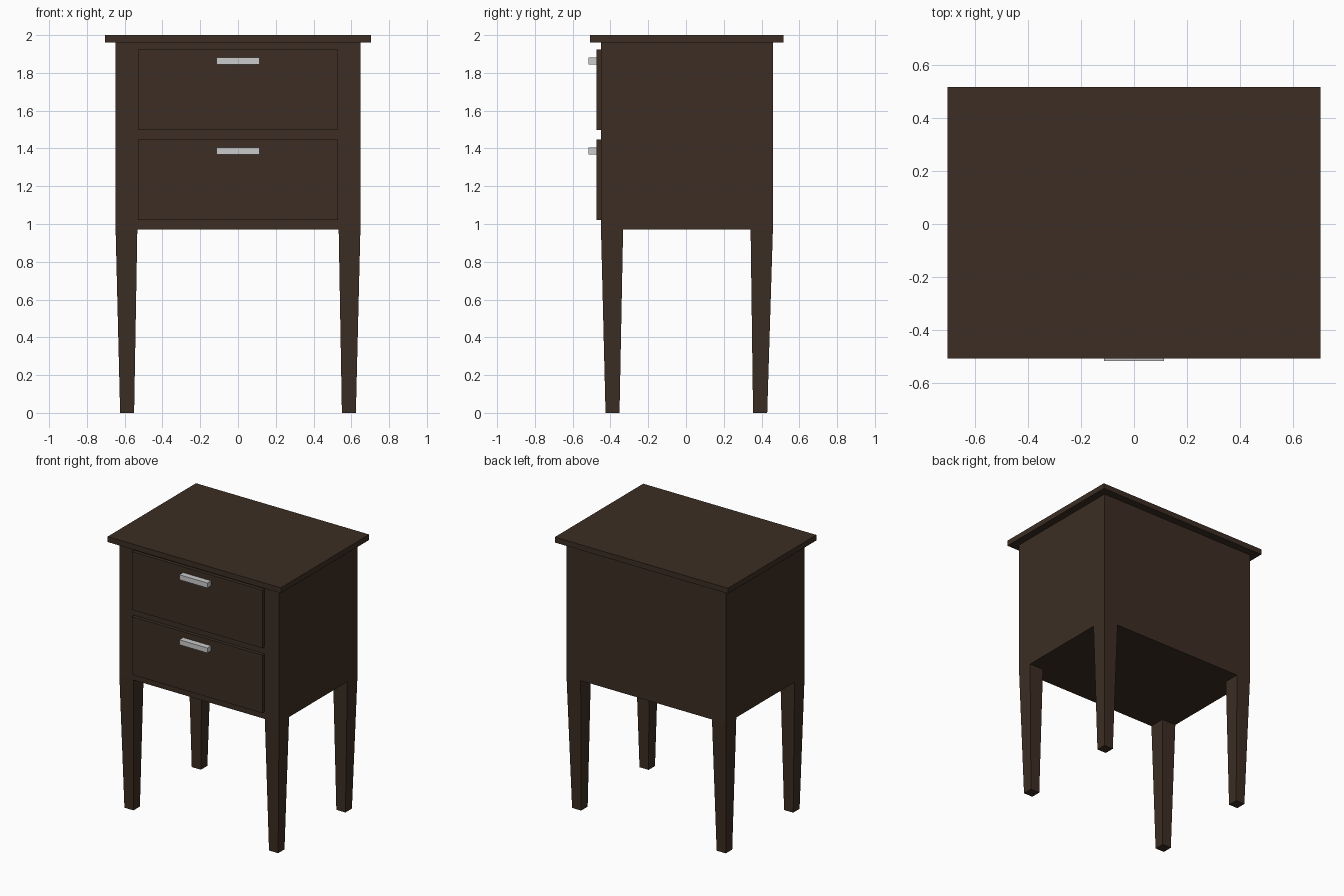
import bpy, bmesh

if "Cube" in bpy.data.objects:
    bpy.data.objects.remove(bpy.data.objects["Cube"])

wood = bpy.data.materials.new("dark_wood")
wood.diffuse_color = (0.045, 0.027, 0.017, 1)
wood.use_nodes = True
wood.node_tree.nodes["Principled BSDF"].inputs["Base Color"].default_value = wood.diffuse_color


def tapered_box(name, low, high, mat=wood):
    """Box lofted between two rectangles, each (x0, x1, y0, y1, z)."""
    bm = bmesh.new()
    rings = []
    for x0, x1, y0, y1, z in (low, high):
        rings.append([bm.verts.new((x, y, z)) for x, y in
                      ((x0, y0), (x1, y0), (x1, y1), (x0, y1))])
    a, b = rings
    bm.faces.new(a[::-1])
    bm.faces.new(b)
    for i in range(4):
        j = (i + 1) % 4
        bm.faces.new((a[i], a[j], b[j], b[i]))
    bmesh.ops.recalc_face_normals(bm, faces=bm.faces)
    mesh = bpy.data.meshes.new(name)
    bm.to_mesh(mesh)
    bm.free()
    obj = bpy.data.objects.new(name, mesh)
    bpy.context.collection.objects.link(obj)
    if mat:
        mesh.materials.append(mat)
    return obj


def box(name, x, y, z, mat=wood):
    return tapered_box(name, (*x, *y, z[0]), (*x, *y, z[1]), mat)


# Top board and cabinet
box("top_board", (-0.703, 0.703), (-0.508, 0.517), (1.96, 2.0))
box("cabinet", (-0.648, 0.648), (-0.45, 0.46), (0.97, 1.96))

# Drawer fronts with bar handles
for label, z0, z1, h0 in (("upper", 1.497, 1.924, 1.844), ("lower", 1.021, 1.447, 1.367)):
    box(label + "_drawer_front", (-0.53, 0.53), (-0.475, -0.45), (z0, z1))
    box(label + "_handle", (-0.114, 0.114), (-0.517, -0.475), (h0, h0 + 0.037), None)

# Tapered legs, mirrored to the right side
for label, top_y, foot_y in (("front", (-0.45, -0.333), (-0.426, -0.352)),
                             ("back", (0.342, 0.46), (0.355, 0.43))):
    leg = tapered_box(label + "_legs", (-0.624, -0.55, *foot_y, 0.0),
                      (-0.648, -0.533, *top_y, 0.97))
    leg.modifiers.new("mirror", 'MIRROR').use_axis = (True, False, False)
